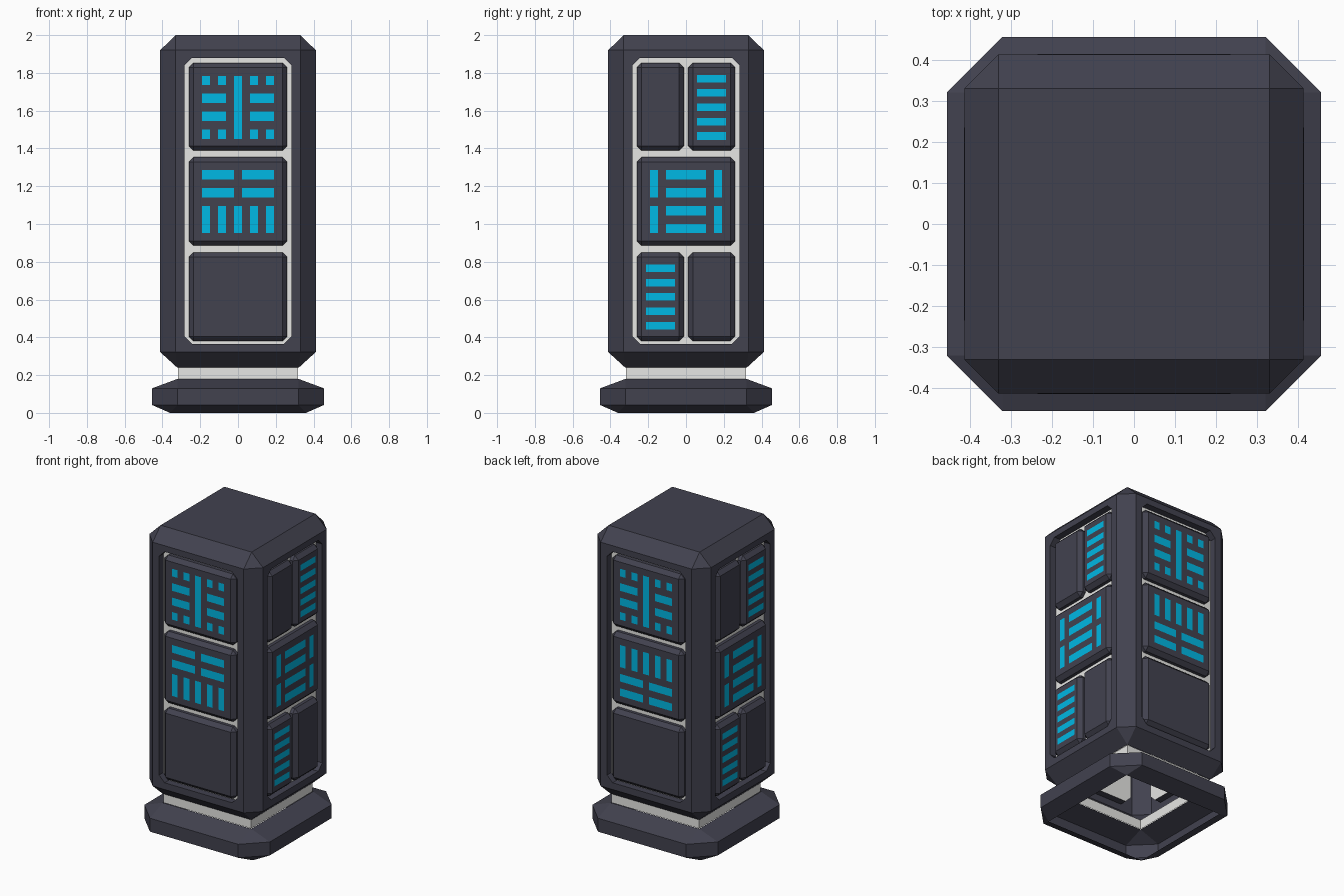
import bpy, bmesh, math
from mathutils import Matrix, Vector

if "Cube" in bpy.data.objects:
    bpy.data.objects.remove(bpy.data.objects["Cube"])


def material(name, rgb):
    m = bpy.data.materials.new(name)
    m.diffuse_color = (*rgb, 1)
    m.use_nodes = True
    m.node_tree.nodes["Principled BSDF"].inputs["Base Color"].default_value = m.diffuse_color
    return m


DARK = material("dark_slate", (0.054, 0.054, 0.078))
PALE = material("pale_grey", (0.80, 0.80, 0.78))
CYAN = material("cyan_glow", (0.0, 0.48, 0.78))


def finish(name, bm, *mats):
    bmesh.ops.remove_doubles(bm, verts=bm.verts, dist=0.0005)
    me = bpy.data.meshes.new(name)
    bm.to_mesh(me)
    bm.free()
    for m in mats:
        me.materials.append(m)
    ob = bpy.data.objects.new(name, me)
    bpy.context.collection.objects.link(ob)
    return ob


def face(bm, pts, k=0, mat=0):
    """Face in side space (u right, d outward, z up), turned to side k."""
    r = Matrix.Rotation(k * math.pi / 2, 3, 'Z')
    f = bm.faces.new([bm.verts.new(r @ Vector((u, -d, z))) for u, d, z in pts])
    f.material_index = mat


def chamfered_shell(bm, k, bot, wide, corner, top, z, plain=True):
    """One quarter of a chamfered block without its end caps."""
    z0, z1, z2, z3 = z
    face(bm, [(-bot, bot, z0), (bot, bot, z0), (corner, wide, z1), (-corner, wide, z1)], k)
    face(bm, [(-corner, wide, z2), (corner, wide, z2), (top, top, z3), (-top, top, z3)], k)
    face(bm, [(corner, wide, z1), (wide, corner, z1), (wide, corner, z2), (corner, wide, z2)], k)
    face(bm, [(bot, bot, z0), (wide, corner, z1), (corner, wide, z1)], k)
    face(bm, [(corner, wide, z2), (wide, corner, z2), (top, top, z3)], k)
    if plain:
        face(bm, [(-corner, wide, z1), (corner, wide, z1),
                  (corner, wide, z2), (-corner, wide, z2)], k)


W, C, BACK, FRONT = 0.412, 0.33, 0.367, 0.413   # body half width, corner, recess floor, tile front

# Base plinth, open underneath
bm = bmesh.new()
for k in range(4):
    chamfered_shell(bm, k, 0.36, 0.455, 0.32, 0.32, (0, 0.042, 0.13, 0.18))
finish("base_plinth", bm, DARK)

# Neck between base and body
bm = bmesh.new()
for k in range(4):
    n = 0.317
    face(bm, [(-n, n, 0.18), (n, n, 0.18), (n, n, 0.242), (-n, n, 0.242)], k)
finish("neck", bm, PALE)

# Body shell with a recess on every side and a pale recess floor
bm = bmesh.new()
z1, z2 = 0.322, 1.92
a, lo, hi, c = 0.284, 0.366, 1.88, 0.04
octa = [(-a + c, lo), (a - c, lo), (a, lo + c), (a, hi - c),
        (a - c, hi), (-a + c, hi), (-a, hi - c), (-a, lo + c)]
rect = [(-C, z1), (C, z1), (C, z2), (-C, z2)]
for k in range(4):
    chamfered_shell(bm, k, 0.322, W, C, C, (0.24, z1, z2, 2.0), plain=False)
    at = lambda p, d: (p[0], d, p[1])
    for i in range(4):
        r0, r1 = rect[i], rect[(i + 1) % 4]
        o0, o1, o2 = octa[2 * i], octa[2 * i + 1], octa[(2 * i + 2) % 8]
        face(bm, [at(r0, W), at(r1, W), at(o1, W), at(o0, W)], k)
        face(bm, [at(r1, W), at(o2, W), at(o1, W)], k)
    for i in range(8):
        p, q = octa[i], octa[(i + 1) % 8]
        face(bm, [at(p, W), at(q, W), at(q, BACK), at(p, BACK)], k)
    face(bm, [at(p, BACK) for p in octa], k, 1)
face(bm, [(-C, C, 2), (C, C, 2), (C, -C, 2), (-C, -C, 2)])
finish("body_shell", bm, DARK, PALE)


def tile(name, k, u0, u1, zlo, zhi):
    """Bevelled tile standing on the recess floor, open at the back."""
    bm = bmesh.new()
    bmesh.ops.create_cube(bm, size=1)
    for v in bm.verts:
        v.co = (u0 if v.co.x < 0 else u1, -FRONT if v.co.y < 0 else -BACK,
                zlo if v.co.z < 0 else zhi)
    edges = [e for e in bm.edges if any(v.co.y < -BACK - 0.01 for v in e.verts)]
    bmesh.ops.bevel(bm, geom=edges, offset=0.025, segments=1, affect='EDGES')
    rear = [f for f in bm.faces if all(v.co.y > -BACK - 0.001 for v in f.verts)]
    bmesh.ops.delete(bm, geom=rear, context='FACES')
    bmesh.ops.rotate(bm, verts=bm.verts, cent=(0, 0, 0),
                     matrix=Matrix.Rotation(k * math.pi / 2, 3, 'Z'))
    finish(name, bm, DARK)


def lights(name, k, rects):
    """Thin glowing strips on a tile front: (u0, u1, z0, z1)."""
    bm = bmesh.new()
    d = FRONT + 0.001
    for u0, u1, b, t in rects:
        face(bm, [(u0, d, b), (u1, d, b), (u1, d, t), (u0, d, t)], k)
    finish(name, bm, CYAN)


ROWS = {"lower": (0.38, 0.85), "middle": (0.885, 1.354), "upper": (1.388, 1.853)}
COLS = [(0.0845 * i - 0.021, 0.0845 * i + 0.021) for i in range(-2, 3)]


def rows4(mid):
    return [(mid + 0.0945 * s - 0.025, mid + 0.0945 * s + 0.025) for s in (-1.5, -0.5, 0.5, 1.5)]


def ladder(u0, u1, mid):
    return [(u0, u1, mid + 0.076 * i - 0.02, mid + 0.076 * i + 0.02) for i in range(-2, 3)]


for k, side in enumerate(("front", "right", "back", "left")):
    if k % 2 == 0:
        # Front and back: three full-width tiles
        for row, (b, t) in ROWS.items():
            tile(f"{side}_{row}_tile", k, -0.26, 0.26, b, t)
        r = rows4(1.618)
        marks = [(*COLS[2], r[0][0], r[3][1])]
        marks += [(*COLS[i], *r[j]) for i in (0, 1, 3, 4) for j in (0, 3)]
        marks += [(COLS[i][0], COLS[i + 1][1], *r[j]) for i in (0, 3) for j in (1, 2)]
        lights(f"{side}_upper_lights", k, marks)
        r = rows4(1.118)
        marks = [(*q, r[0][0], r[1][1]) for q in COLS]
        marks += [(*q, *r[j]) for q in ((-0.19, -0.021), (0.021, 0.19)) for j in (2, 3)]
        if side == "back":   # this tile is upside down on the back
            marks = [(u0, u1, 2.236 - t, 2.236 - b) for u0, u1, b, t in marks]
        lights(f"{side}_middle_lights", k, marks)
    else:
        # Right and left: split tiles above and below a full tile
        tile(f"{side}_middle_tile", k, -0.26, 0.26, *ROWS["middle"])
        for row in ("upper", "lower"):
            tile(f"{side}_{row}_tile_a", k, -0.26, -0.011, *ROWS[row])
            tile(f"{side}_{row}_tile_b", k, 0.011, 0.26, *ROWS[row])
        lights(f"{side}_upper_lights", k, ladder(0.058, 0.212, 1.618))
        lights(f"{side}_lower_lights", k, ladder(-0.212, -0.058, 0.614))
        r = rows4(1.118)
        marks = [(-0.106, 0.106, *q) for q in r]
        marks += [(*COLS[i], r[j][0], r[j + 1][1]) for i in (0, 4) for j in (0, 2)]
        lights(f"{side}_middle_lights", k, marks)
